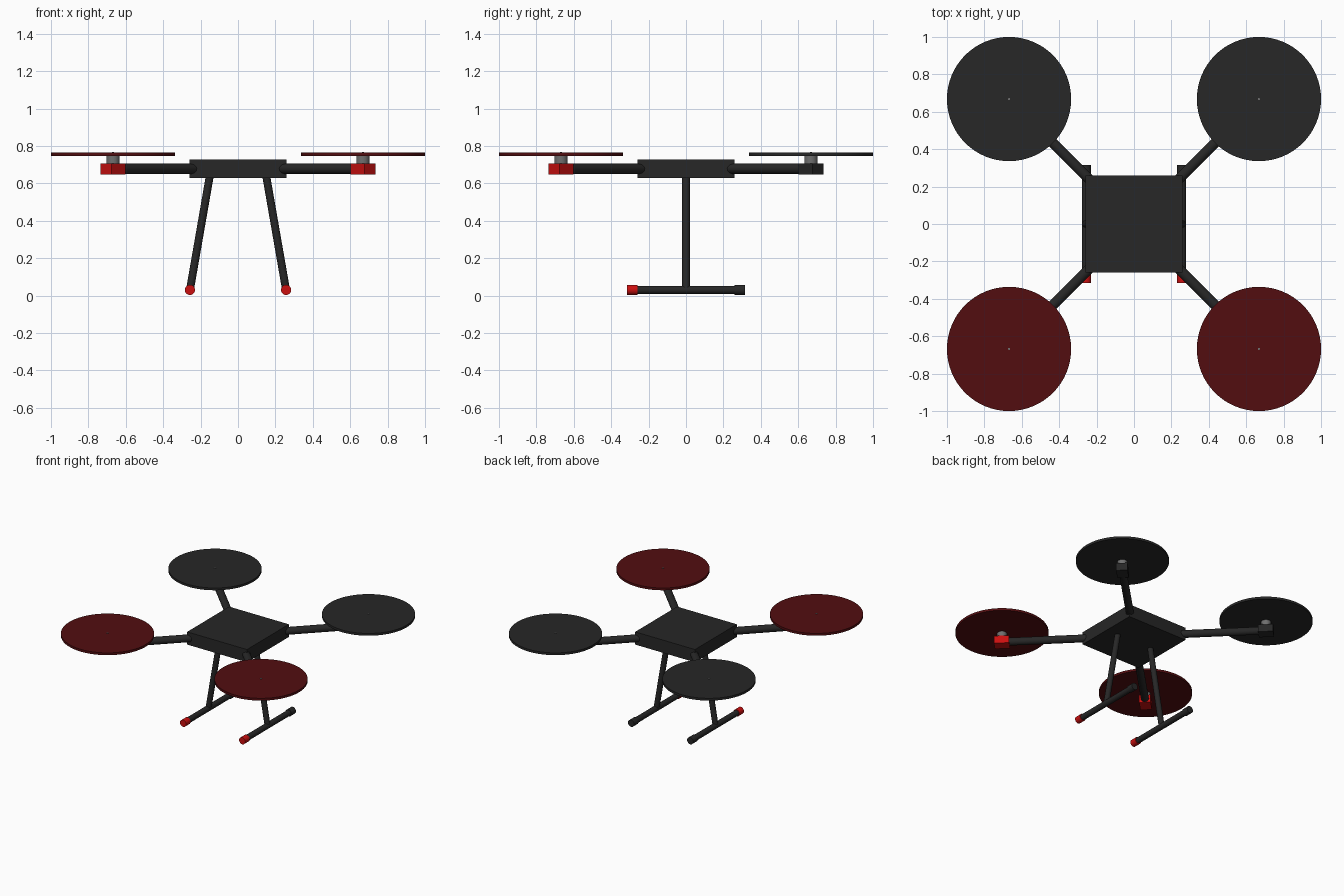
import bpy
import math
from mathutils import Vector

cube = bpy.data.objects.get("Cube")
if cube:
    bpy.data.objects.remove(cube, do_unlink=True)


def material(name, rgb):
    mat = bpy.data.materials.new(name)
    mat.use_nodes = True
    mat.diffuse_color = (*rgb, 1)
    mat.node_tree.nodes["Principled BSDF"].inputs["Base Color"].default_value = (*rgb, 1)
    return mat


BLACK = material("carbon black", (0.02, 0.02, 0.02))
RED = material("bright red", (0.6, 0.005, 0.005))
DARK_RED = material("dark red", (0.085, 0.004, 0.005))
GREY = material("motor grey", (0.16, 0.16, 0.16))


def finish(name, mat, smooth=False):
    obj = bpy.context.object
    obj.name = name
    obj.data.materials.append(mat)
    if smooth:
        bpy.ops.object.shade_smooth_by_angle()
    return obj


def box(name, size, centre, mat, turn=0):
    bpy.ops.mesh.primitive_cube_add(size=1, location=centre, rotation=(0, 0, turn))
    bpy.context.object.scale = size
    return finish(name, mat)


def rod(name, start, end, radius, mat, sides=32):
    start, end = Vector(start), Vector(end)
    axis = end - start
    bpy.ops.mesh.primitive_cylinder_add(
        vertices=sides, radius=radius, depth=axis.length, location=(start + end) / 2,
        rotation=axis.to_track_quat("Z", "Y").to_euler())
    return finish(name, mat, True)


# Central body
box("body", (0.52, 0.52, 0.1), (0, 0, 0.678), BLACK)

# Four arms, each with a motor mount, motor and rotor disc
R = 0.668
for depth, sy in (("front", -1), ("back", 1)):
    for side, sx in (("left", 1), ("right", -1)):
        tag = f"{depth}_{side}"
        x, y = sx * R, sy * R
        turn = math.atan2(sy, sx)
        rod(f"arm_{tag}", (x * 0.3, y * 0.3, 0.677), (x * 0.97, y * 0.97, 0.677), 0.028, BLACK)
        box(f"motor_mount_{tag}", (0.108, 0.082, 0.06), (x, y, 0.676),
            RED if sy < 0 else BLACK, turn)
        rod(f"motor_{tag}", (x, y, 0.7), (x, y, 0.75), 0.035, GREY)
        rod(f"rotor_disc_{tag}", (x, y, 0.746), (x, y, 0.764), 0.332,
            DARK_RED if sy < 0 else BLACK, 64)
        rod(f"shaft_{tag}", (x, y, 0.75), (x, y, 0.768), 0.006, GREY, 12)

# Landing gear
for side, sx in (("left", 1), ("right", -1)):
    x = sx * 0.257
    rod(f"leg_{side}", (sx * 0.149, 0, 0.65), (x, 0, 0.03), 0.021, BLACK)
    rod(f"skid_{side}", (x, -0.29, 0.03), (x, 0.29, 0.03), 0.022, BLACK)
    for depth, sy, mat in (("front", -1, RED), ("back", 1, BLACK)):
        rod(f"skid_cap_{depth}_{side}", (x, sy * 0.26, 0.03), (x, sy * 0.315, 0.03), 0.027, mat)
